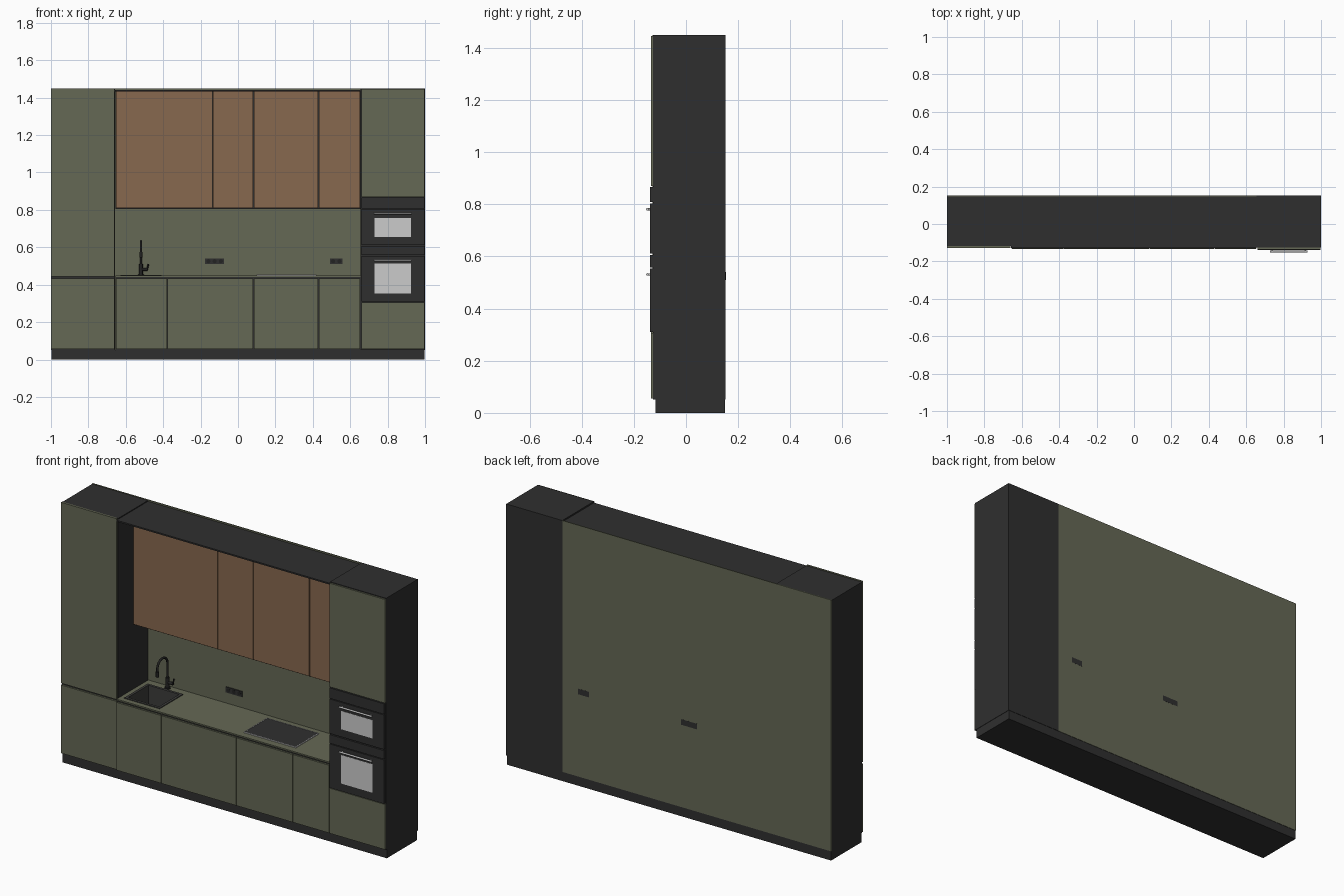
import bpy, bmesh, math
from mathutils import Matrix, Vector

if "Cube" in bpy.data.objects:
    bpy.data.objects.remove(bpy.data.objects["Cube"])


def material(name, rgb):
    m = bpy.data.materials.new(name)
    m.diffuse_color = (*rgb, 1)
    m.use_nodes = True
    m.node_tree.nodes["Principled BSDF"].inputs["Base Color"].default_value = m.diffuse_color
    return m


OLIVE = material("olive_lacquer", (0.130, 0.138, 0.090))
DARK = material("charcoal", (0.028, 0.028, 0.028))
WOOD = material("warm_wood", (0.245, 0.138, 0.078))
GLASS = material("pale_glass", (0.60, 0.60, 0.60))
BLACK = material("black_fittings", (0.016, 0.016, 0.016))
SINK = material("sink_grey", (0.045, 0.045, 0.043))


def finish(name, bm, mat):
    me = bpy.data.meshes.new(name)
    bm.to_mesh(me)
    bm.free()
    me.materials.append(mat)
    ob = bpy.data.objects.new(name, me)
    bpy.context.collection.objects.link(ob)
    return ob


def boxes(name, mat, *specs):
    """One object from boxes given as (x0, x1, y0, y1, z0, z1)."""
    bm = bmesh.new()
    for x0, x1, y0, y1, z0, z1 in specs:
        mtx = (Matrix.Translation(((x0 + x1) / 2, (y0 + y1) / 2, (z0 + z1) / 2))
               @ Matrix.Diagonal((x1 - x0, y1 - y0, z1 - z0, 1)))
        bmesh.ops.create_cube(bm, size=1, matrix=mtx)
    return finish(name, bm, mat)


def ring(outer, inner, z0, z1):
    """Four boxes forming a slab with a rectangular hole."""
    X0, X1, Y0, Y1 = outer
    x0, x1, y0, y1 = inner
    return [(X0, x0, Y0, Y1, z0, z1), (x1, X1, Y0, Y1, z0, z1),
            (x0, x1, Y0, y0, z0, z1), (x0, x1, y1, Y1, z0, z1)]


def rods(name, mat, *specs):
    """One object from round rods given as (start, end, radius)."""
    bm = bmesh.new()
    for a, b, r in specs:
        a, b = Vector(a), Vector(b)
        d = b - a
        mtx = Matrix.Translation((a + b) / 2) @ d.to_track_quat('Z', 'Y').to_matrix().to_4x4()
        bmesh.ops.create_cone(bm, cap_ends=True, segments=16, radius1=r, radius2=r,
                              depth=d.length, matrix=mtx)
    ob = finish(name, bm, mat)
    bpy.context.view_layer.objects.active = ob
    ob.select_set(True)
    bpy.ops.object.shade_smooth_by_angle(angle=math.radians(40))
    ob.select_set(False)
    return ob


BACK = 0.152
L, R = -0.655, 0.655          # limits of the middle section
G = 0.002                     # half of a door gap

# Plinth and rear panel (its front is the backsplash)
boxes("plinth", DARK, (-0.998, 0.998, -0.117, 0.15, 0, 0.052))
boxes("back_panel", OLIVE, (-1, R, 0.147, BACK, 0.052, 1.45))

# Tall cabinet on the left
boxes("left_tall_carcass", DARK, (-1, L - G, -0.118, 0.147, 0.052, 1.447))
boxes("left_tall_doors", OLIVE,
      (-1, L - 0.004, -0.128, -0.118, 0.055, 0.434),
      (-1, L - 0.004, -0.128, -0.118, 0.444, 1.45))

# Tall appliance cabinet on the right
boxes("right_tall_carcass", DARK, (R, 1, -0.126, BACK, 0.052, 1.45))
boxes("right_tall_doors", OLIVE,
      (R + 0.004, 0.998, -0.135, -0.126, 0.055, 0.306),
      (R + 0.004, 0.998, -0.135, -0.126, 0.870, 1.446))

# Base cabinets, with a pocket left for the sink
sink_hole = (-0.620, -0.418, -0.095, 0.095)
mid = (L, R, -0.124, 0.147)
boxes("base_carcass", DARK, (*mid, 0.052, 0.34), *ring(mid, sink_hole, 0.34, 0.441))


def door_row(name, mat, edges, y0, y1, z0, z1):
    boxes(name, mat, *[(a + G, b - G, y0, y1, z0, z1) for a, b in zip(edges, edges[1:])])


door_row("base_doors", OLIVE, [L, -0.378, 0.083, 0.43, R], -0.134, -0.124, 0.055, 0.432)
boxes("countertop", OLIVE, *ring((L, R, -0.132, 0.147), sink_hole, 0.441, 0.449))

# Wall cabinets, set back under a full-depth roof panel
boxes("wall_carcass", DARK, (L, R, 0.024, 0.147, 0.804, 1.434))
door_row("wall_doors", WOOD, [L, -0.135, 0.083, 0.43, R], 0.014, 0.024, 0.810, 1.434)
boxes("roof_panel", DARK, (L - G, R, -0.128, 0.147, 1.434, 1.442))

# Sink: rim, walls, floor and drain
x0, x1, y0, y1 = sink_hole
inner = (x0 + 0.006, x1 - 0.006, y0 + 0.006, y1 - 0.006)
boxes("sink_basin", SINK,
      *ring((x0 - 0.008, x1 + 0.008, y0 - 0.008, y1 + 0.008), inner, 0.449, 0.453),
      *ring(sink_hole, inner, 0.342, 0.449),
      (x0, x1, y0, y1, 0.340, 0.346))
rods("sink_drain", BLACK, ((-0.519, 0, 0.346), (-0.519, 0, 0.349), 0.018))

# Tap: curved spout, body and side lever
fx, fy, r = -0.519, 0.122, 0.045
cu = bpy.data.curves.new("tap_spout", 'CURVE')
cu.dimensions = '3D'
cu.bevel_depth = 0.006
cu.bevel_resolution = 3
cu.use_fill_caps = True
path = [(fx, fy, 0.449)]
path += [(fx, fy - r + r * math.cos(t), 0.588 + r * math.sin(t))
         for t in (math.pi * i / 12 for i in range(13))]
path.append((fx, fy - 2 * r, 0.560))
sp = cu.splines.new('POLY')
sp.points.add(len(path) - 1)
for p, co in zip(sp.points, path):
    p.co = (*co, 1)
spout = bpy.data.objects.new("tap_spout", cu)
bpy.context.collection.objects.link(spout)
cu.materials.append(BLACK)
bpy.context.view_layer.objects.active = spout
spout.select_set(True)
bpy.ops.object.convert(target='MESH')
bpy.ops.object.shade_smooth_by_angle(angle=math.radians(40))
spout.select_set(False)
rods("tap_body", BLACK,
     ((fx, fy, 0.449), (fx, fy, 0.454), 0.016),
     ((fx, fy, 0.449), (fx, fy, 0.510), 0.010),
     ((fx, fy, 0.482), (fx + 0.034, fy, 0.482), 0.008),
     ((fx + 0.032, fy, 0.478), (fx + 0.040, fy, 0.510), 0.004),
     ((fx, fy - 2 * r, 0.545), (fx, fy - 2 * r, 0.575), 0.008))

# Hob: black plate with a pale frame
hob = (0.100, 0.420, -0.092, 0.112)
hob_in = (0.104, 0.416, -0.088, 0.108)
boxes("hob_plate", DARK, (*hob_in, 0.449, 0.453))
boxes("hob_frame", GLASS, *ring(hob, hob_in, 0.449, 0.454))

# Socket strips, visible on both sides of the backsplash
for name, cx, n in (("socket_triple", -0.125, 3), ("socket_double", 0.525, 2)):
    w = 0.0335
    boxes(name + "_plate", DARK, (cx - n * w / 2, cx + n * w / 2, 0.142, 0.1525, 0.510, 0.541))
    rods(name + "_inserts", BLACK,
         *[((cx + (i - (n - 1) / 2) * w, 0.141, 0.5255),
            (cx + (i - (n - 1) / 2) * w, 0.143, 0.5255), 0.011) for i in range(n)])

# Two ovens: fascia, control strip, window and bar handle
for name, z0, z1, strip, g0, g1, hz in (
        ("lower_oven", 0.310, 0.606, 0.556, 0.353, 0.512, 0.531),
        ("upper_oven", 0.612, 0.866, 0.806, 0.655, 0.757, 0.781)):
    boxes(name + "_fascia", DARK,
          (0.660, 0.996, -0.138, -0.126, z0, strip - 0.002),
          (0.660, 0.996, -0.138, -0.126, strip + 0.002, z1))
    boxes(name + "_window", GLASS, (0.730, 0.925, -0.139, -0.136, g0, g1))
    rods(name + "_handle", GLASS,
         ((0.727, -0.148, hz), (0.928, -0.148, hz), 0.005),
         *[((x, -0.136, hz), (x, -0.148, hz), 0.004) for x in (0.740, 0.915)])
